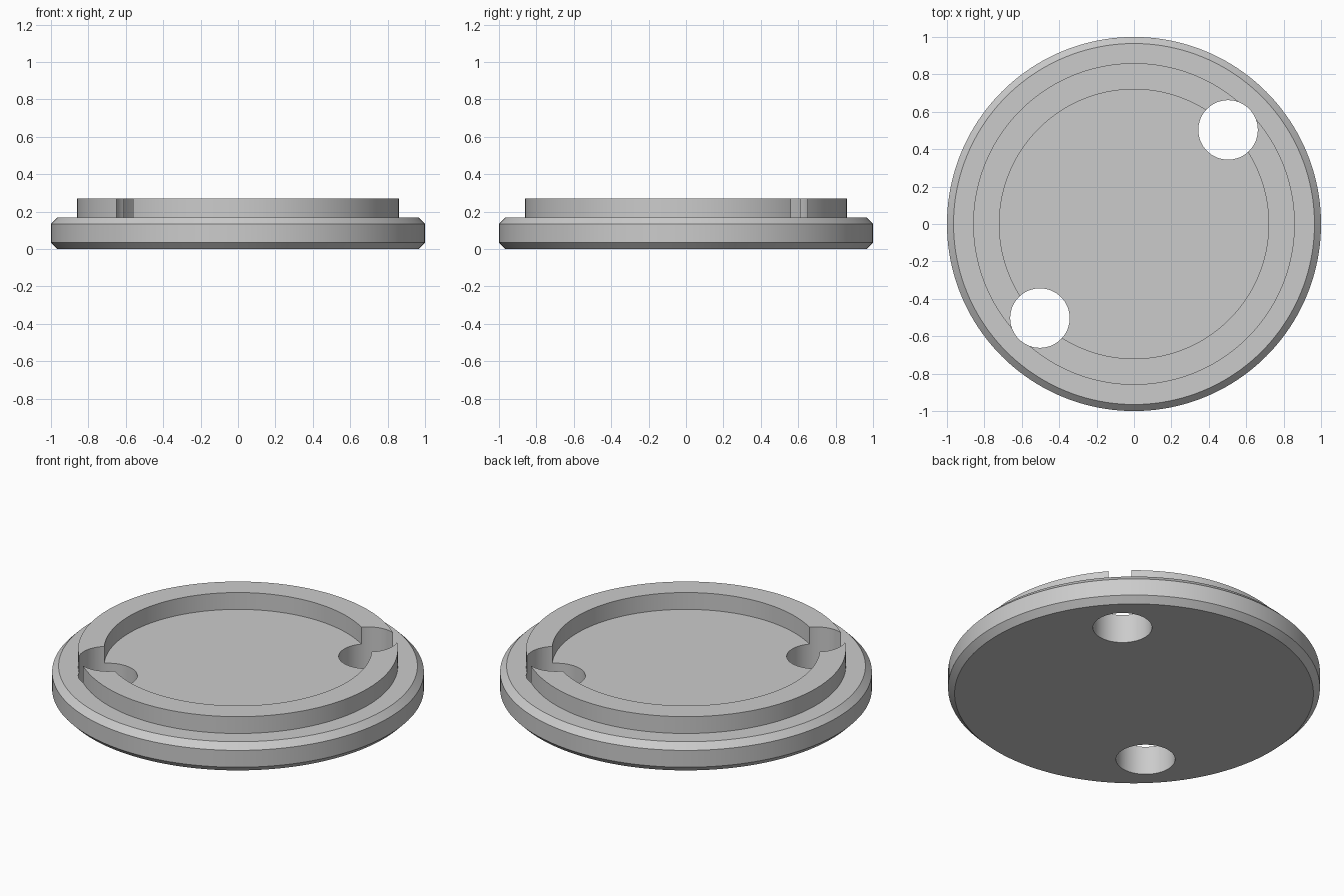
import bpy, bmesh
from math import cos, sin, pi, radians

if "Cube" in bpy.data.objects:
    bpy.data.objects.remove(bpy.data.objects["Cube"])

SEGMENTS = 160

grey = bpy.data.materials.new("plain grey")
grey.use_nodes = True
colour = (0.6, 0.6, 0.6, 1)
grey.diffuse_color = colour
grey.node_tree.nodes["Principled BSDF"].inputs["Base Color"].default_value = colour


def lathe(name, profile, segments):
    """Revolve (radius, height) points about z and cap both ends."""
    bm = bmesh.new()
    rings = []
    for r, z in profile:
        rings.append([bm.verts.new((r * cos(2 * pi * i / segments),
                                    r * sin(2 * pi * i / segments), z))
                      for i in range(segments)])
    for low, high in zip(rings, rings[1:]):
        for i in range(segments):
            j = (i + 1) % segments
            bm.faces.new((low[i], low[j], high[j], high[i]))
    bm.faces.new(rings[0][::-1])
    bm.faces.new(rings[-1])
    mesh = bpy.data.meshes.new(name)
    bm.to_mesh(mesh)
    bm.free()
    obj = bpy.data.objects.new(name, mesh)
    bpy.context.collection.objects.link(obj)
    mesh.materials.append(grey)
    return obj


# Chamfered disc with a raised ring around a flat floor
lid = lathe("round_lid", [
    (0.965, 0), (1, 0.035), (1, 0.135), (0.965, 0.17),
    (0.86, 0.17), (0.86, 0.27), (0.72, 0.27), (0.72, 0.17)], SEGMENTS)

# Two opposite through holes that also break through the ring
bpy.context.view_layer.objects.active = lid
lid.select_set(True)
for side in (-1, 1):
    cutter = lathe("hole_cutter", [(0.159, -0.1), (0.159, 0.4)], 64)
    cutter.location = (side * 0.503, side * 0.503, 0)
    cutter.hide_render = True
    cut = lid.modifiers.new("hole", "BOOLEAN")
    cut.operation = "DIFFERENCE"
    cut.solver = "EXACT"
    cut.object = cutter
    bpy.context.view_layer.update()
    bpy.ops.object.modifier_apply(modifier=cut.name)
    bpy.data.objects.remove(cutter)

# Smooth round walls, crisp rims
bpy.ops.object.shade_smooth_by_angle(angle=radians(30))
